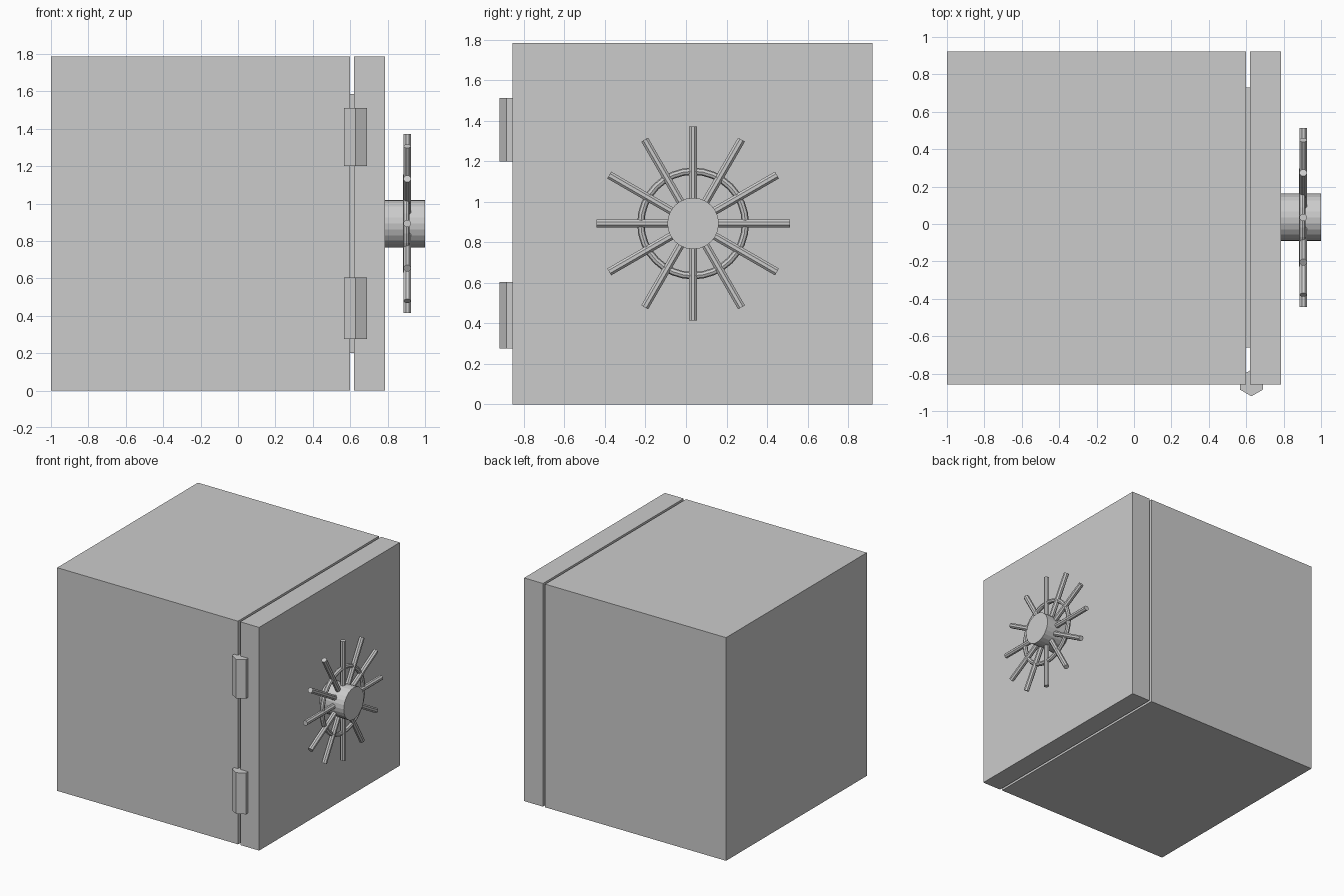
import bpy, math
from mathutils import Matrix, Vector

if "Cube" in bpy.data.objects:
    bpy.data.objects.remove(bpy.data.objects["Cube"])

CY, CZ = 0.035, 0.893   # wheel centre on the door


def box(name, x, y, z):
    bpy.ops.mesh.primitive_cube_add(size=1)
    o = bpy.context.object
    o.name = name
    o.data.transform(Matrix.Translation([(a + b) / 2 for a, b in (x, y, z)])
                     @ Matrix.Diagonal([b - a for a, b in (x, y, z)] + [1]))
    return o


def rod(name, start, end, radius, sides, spin=0.0):
    a, b = Vector(start), Vector(end)
    bpy.ops.mesh.primitive_cylinder_add(vertices=sides, radius=radius, depth=(b - a).length)
    o = bpy.context.object
    o.name = name
    turn = (b - a).to_track_quat('Z', 'Y').to_matrix().to_4x4()
    o.data.transform(Matrix.Translation((a + b) / 2) @ turn @ Matrix.Rotation(spin, 4, 'Z'))
    return o


# Safe body, door and the recessed plug seen in the gap
box("safe_body", (-1, 0.6), (-0.857, 0.922), (0, 1.785))
box("door", (0.62, 0.787), (-0.857, 0.922), (0, 1.785))
box("door_plug", (0.59, 0.63), (-0.66, 0.73), (0.2, 1.585))

# Hexagonal hinge barrels
for name, z0, z1 in (("lower_hinge", 0.275, 0.605), ("upper_hinge", 1.2, 1.512)):
    rod(name, (0.628, -0.85, z0), (0.628, -0.85, z1), 0.071, 6)

# Wheel hub
rod("wheel_hub", (0.78, CY, CZ), (1.0, CY, CZ), 0.127, 24)

# Wheel spokes
for i in range(12):
    a = i * math.tau / 12
    d = Vector((0, math.cos(a), math.sin(a)))
    c = Vector((0.905, CY, CZ))
    rod(f"wheel_spoke_{i + 1}", c + d * 0.08, c + d * 0.478, 0.021, 8, math.pi / 8)

# Ring linking the spokes
bpy.ops.mesh.primitive_torus_add(major_segments=32, minor_segments=8,
                                 major_radius=0.258, minor_radius=0.018)
ring = bpy.context.object
ring.name = "wheel_ring"
ring.data.transform(Matrix.Translation((0.9, CY, CZ)) @ Matrix.Rotation(math.pi / 2, 4, 'Y'))
